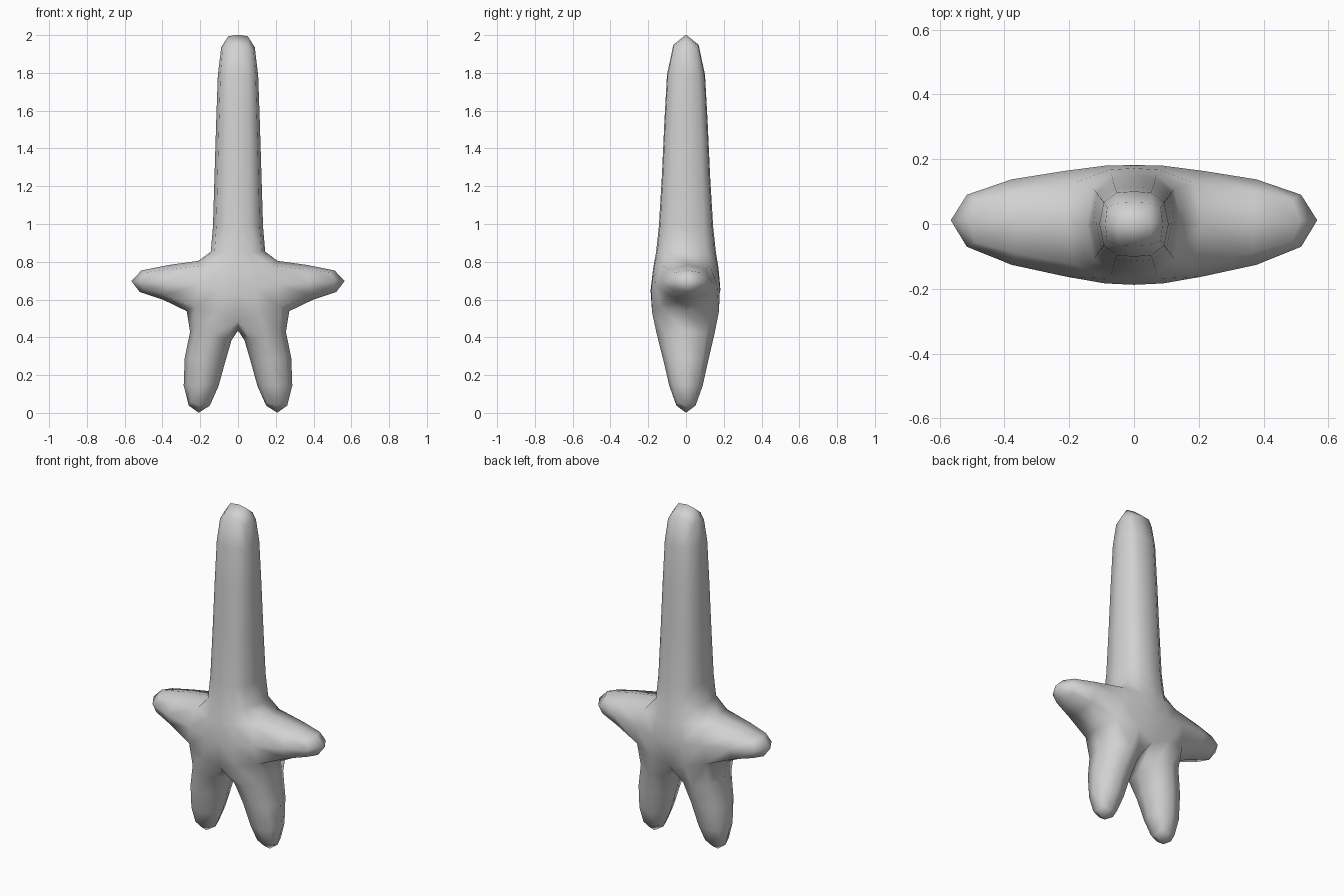
import bpy
import bmesh

if "Cube" in bpy.data.objects:
    bpy.data.objects.remove(bpy.data.objects["Cube"])

bm = bmesh.new()


def loop(points):
    return [bm.verts.new(p) for p in points]


def half_ring(a, b, z):
    """Right half of a rectangular ring around the body axis."""
    return loop([(0, -b, z), (a, -b, z), (a, b, z), (0, b, z)])


def bridge(r1, r2, sides):
    for i in sides:
        j = (i + 1) % 4
        bm.faces.new((r1[i], r1[j], r2[j], r2[i]))


# Tower: half rings from the tip down to the shoulders
tip = half_ring(0.108, 0.097, 2.02)
upper = half_ring(0.118, 0.111, 1.59)
neck = half_ring(0.143, 0.145, 0.88)
shoulder = half_ring(0.14, 0.172, 0.80)
bm.faces.new(tip)
bridge(tip, upper, (0, 1, 2))
bridge(upper, neck, (0, 1, 2))
bridge(neck, shoulder, (0, 1, 2))

# Hips: the front bulges slightly, the sides stay open for the arms
hip = loop([(0, -0.22, 0.48), (0.195, -0.192, 0.57),
            (0.195, 0.19, 0.57), (0, 0.205, 0.49)])
bridge(shoulder, hip, (0, 2))

# Arm: one extrusion from the open side
arm_base = [shoulder[1], hip[1], hip[2], shoulder[2]]
arm_tip = loop([(0.60, -0.10, 0.785), (0.60, -0.10, 0.615),
                (0.60, 0.125, 0.615), (0.60, 0.125, 0.785)])
bridge(arm_base, arm_tip, range(4))
bm.faces.new(arm_tip)

# Leg: tapers from the hips, meeting its mirror copy at the crotch
knee = loop([(0.05, -0.13, 0.30), (0.318, -0.13, 0.30),
             (0.318, 0.13, 0.30), (0.05, 0.13, 0.30)])
foot = loop([(0.135, -0.065, -0.025), (0.285, -0.065, -0.025),
             (0.285, 0.065, -0.025), (0.135, 0.065, -0.025)])
bridge(hip, knee, range(4))
bridge(knee, foot, range(4))
bm.faces.new(foot)

bmesh.ops.recalc_face_normals(bm, faces=bm.faces[:])
for f in bm.faces:
    f.smooth = True

mesh = bpy.data.meshes.new("figure_body")
bm.to_mesh(mesh)
bm.free()
body = bpy.data.objects.new("figure_body", mesh)
bpy.context.collection.objects.link(body)

# Mirror the half, then round it off
mirror = body.modifiers.new("mirror", 'MIRROR')
mirror.use_clip = True
subsurf = body.modifiers.new("rounding", 'SUBSURF')
subsurf.levels = 1
subsurf.render_levels = 1

grey = bpy.data.materials.new("light_grey")
grey.diffuse_color = (0.64, 0.64, 0.64, 1)
grey.use_nodes = True
grey.node_tree.nodes["Principled BSDF"].inputs["Base Color"].default_value = grey.diffuse_color
mesh.materials.append(grey)
